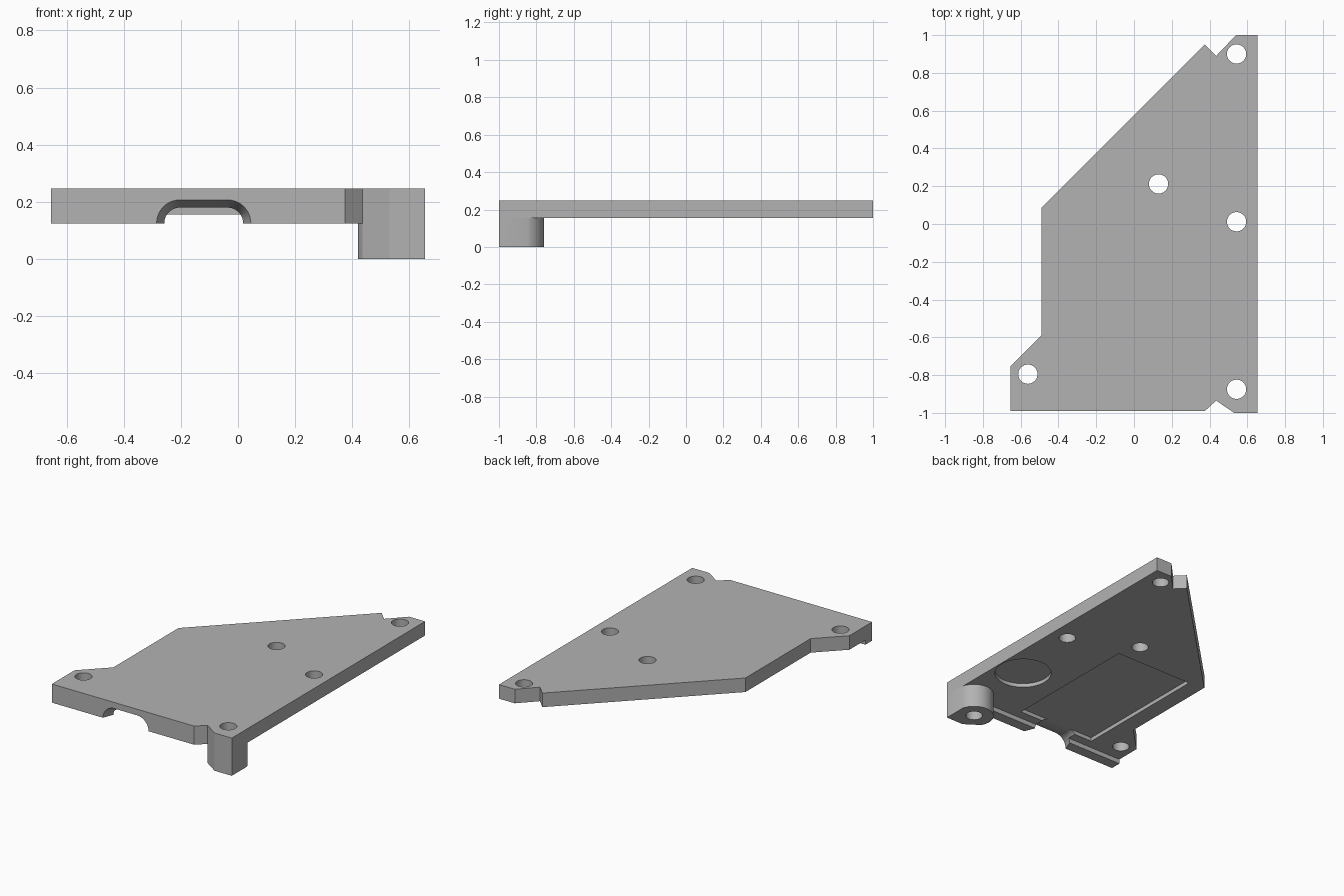
import bpy, bmesh, math

cube = bpy.data.objects.get("Cube")
if cube:
    bpy.data.objects.remove(cube, do_unlink=True)

grey = bpy.data.materials.new("plain grey")
grey.use_nodes = True
grey.diffuse_color = (0.45, 0.45, 0.45, 1)
grey.node_tree.nodes["Principled BSDF"].inputs["Base Color"].default_value = (0.45, 0.45, 0.45, 1)

TOP, UNDER, LIP, FLOOR = 0.247, 0.155, 0.125, 0.18


def loft(name, sections):
    """Closed solid through matching loops of points."""
    bm = bmesh.new()
    rings = [[bm.verts.new(p) for p in s] for s in sections]
    n = len(rings[0])
    for a, b in zip(rings, rings[1:]):
        for i in range(n):
            j = (i + 1) % n
            bm.faces.new((a[i], a[j], b[j], b[i]))
    bm.faces.new(rings[0][::-1])
    bm.faces.new(rings[-1])
    bmesh.ops.recalc_face_normals(bm, faces=bm.faces)
    mesh = bpy.data.meshes.new(name)
    bm.to_mesh(mesh)
    bm.free()
    mesh.materials.append(grey)
    ob = bpy.data.objects.new(name, mesh)
    bpy.context.collection.objects.link(ob)
    return ob


def prism(name, outline, z0, z1):
    return loft(name, [[(x, y, z) for x, y in outline] for z in (z0, z1)])


def arc(cx, cy, r, start, end, steps):
    angles = [math.radians(start + (end - start) * i / steps) for i in range(steps + 1)]
    return [(cx + r * math.cos(a), cy + r * math.sin(a)) for a in angles]


def combine(target, tool, operation):
    mod = target.modifiers.new(tool.name, 'BOOLEAN')
    mod.operation, mod.solver, mod.object = operation, 'EXACT', tool
    bpy.context.view_layer.objects.active = target
    bpy.ops.object.modifier_apply(modifier=mod.name)
    bpy.data.objects.remove(tool, do_unlink=True)


# Main plate with clipped corners and notches
EDGE = 0.655
plate = prism("mounting_plate", [
    (-EDGE, -0.99), (0.375, -0.99), (0.435, -0.935), (0.53, -1), (EDGE, -1),
    (EDGE, 1), (0.54, 1), (0.435, 0.89), (0.375, 0.95),
    (-0.49, 0.085), (-0.49, -0.59), (-EDGE, -0.755)], UNDER, TOP)

# Lip hanging below the front edge
lip = prism("front_lip", [(-EDGE, -0.99), (0.375, -0.99), (0.435, -0.935),
                          (0.435, -0.92), (-EDGE, -0.92)], LIP, UNDER)
combine(plate, lip, 'UNION')

# Corner post, rounded towards the middle of the plate
post = prism("corner_post", [(0.435, -0.935), (0.53, -1), (EDGE, -1)]
             + arc(0.54, -0.88, 0.12, 16.7, 195, 28), 0, UNDER)
combine(plate, post, 'UNION')

# Shallow recesses in the underside
pocket = prism("pocket_cutter", [(-0.38, -0.86), (0.18, -0.86), (0.18, 0.07), (-0.38, 0.07)],
               0.1, FLOOR)
combine(plate, pocket, 'DIFFERENCE')
disc = prism("disc_cutter", arc(0.475, -0.49, 0.172, 0, 352.5, 47), 0.1, FLOOR)
combine(plate, disc, 'DIFFERENCE')


# Tapered arch opening through the front lip
def arch(y, half, top):
    r = top - LIP
    cx = -0.12
    pts = [(cx + half, 0.1)] + arc(cx + half - r, LIP, r, 0, 90, 10)
    pts += arc(cx - half + r, LIP, r, 90, 180, 10) + [(cx - half, 0.1)]
    return [(x, y, z) for x, z in pts]


opening = loft("opening_cutter", [arch(-1.05, 0.165, 0.207), arch(-0.99, 0.165, 0.207),
                                  arch(-0.92, 0.138, FLOOR), arch(-0.84, 0.138, FLOOR)])
combine(plate, opening, 'DIFFERENCE')

# Screw holes
for x, y in [(0.543, 0.9), (0.13, 0.212), (0.543, 0.012), (-0.562, -0.795), (0.543, -0.875)]:
    hole = prism("hole_cutter", arc(x, y, 0.051, 0, 348.75, 31), -0.1, 0.4)
    combine(plate, hole, 'DIFFERENCE')

# Smooth the round walls, keep the edges crisp
bpy.ops.object.select_all(action='DESELECT')
plate.select_set(True)
bpy.context.view_layer.objects.active = plate
bpy.ops.object.shade_smooth_by_angle(angle=math.radians(25))
